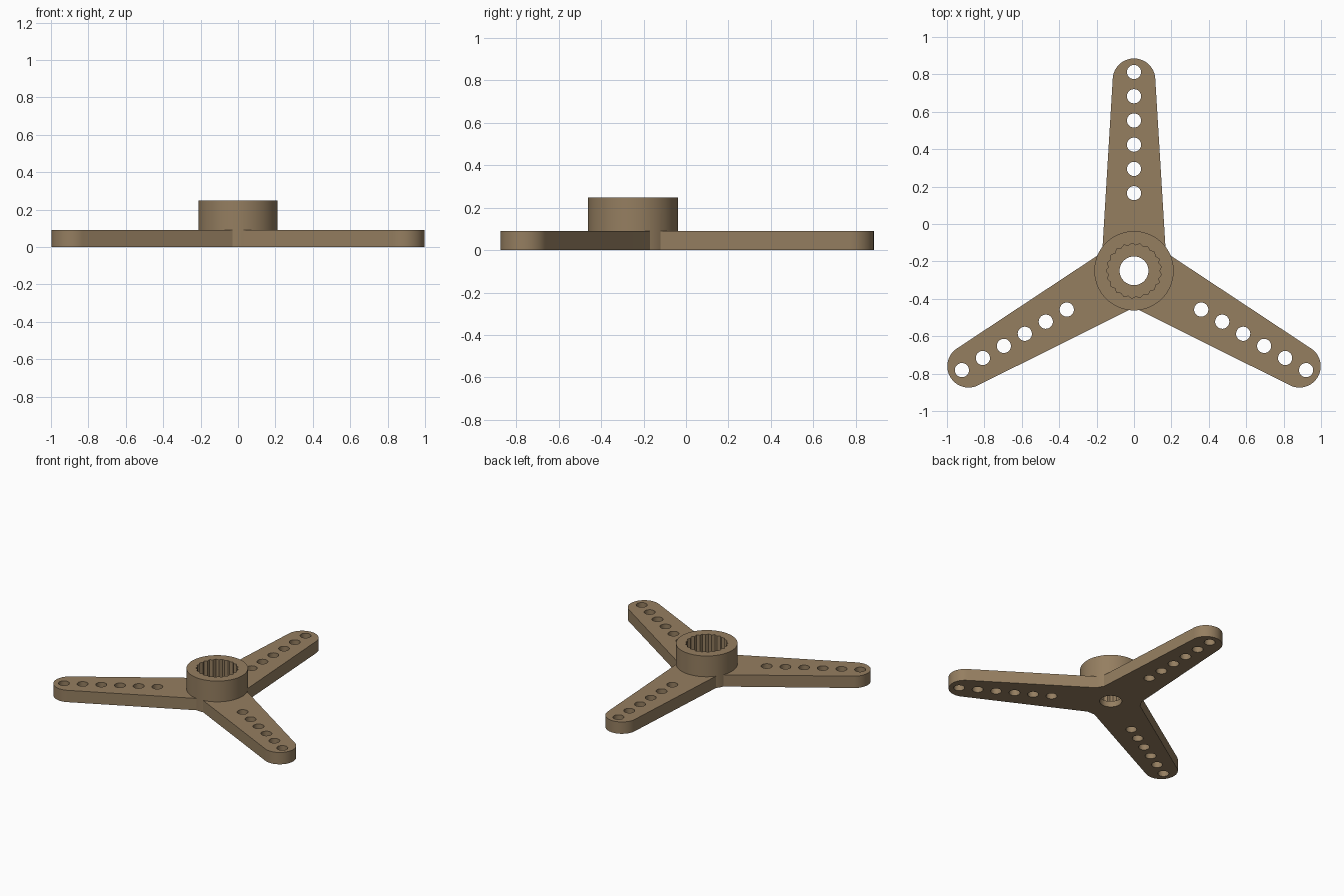
import bpy, bmesh, math
from mathutils import Matrix

if "Cube" in bpy.data.objects:
    bpy.data.objects.remove(bpy.data.objects["Cube"])

HUB_Y = -0.25       # hub axis position
PLATE_Z = 0.09      # arm thickness
HUB_Z = 0.248       # hub height
HUB_R = 0.212

tan = bpy.data.materials.new("tan_plastic")
tan.diffuse_color = (0.30, 0.21, 0.118, 1)
tan.use_nodes = True
tan.node_tree.nodes["Principled BSDF"].inputs["Base Color"].default_value = tan.diffuse_color


def circle(r, n, cx=0, cy=0, a0=0, a1=2 * math.pi, closed=True):
    steps = n if closed else n - 1
    return [(cx + r * math.cos(a0 + (a1 - a0) * i / steps),
             cy + r * math.sin(a0 + (a1 - a0) * i / steps)) for i in range(n)]


def prism(name, outline, z0, z1, angle=0):
    """Extrude a counter-clockwise outline around the hub axis."""
    bm = bmesh.new()
    low = [bm.verts.new((x, y, z0)) for x, y in outline]
    high = [bm.verts.new((x, y, z1)) for x, y in outline]
    bm.faces.new(low[::-1])
    bm.faces.new(high)
    n = len(outline)
    for i in range(n):
        j = (i + 1) % n
        bm.faces.new((low[i], low[j], high[j], high[i]))
    bm.transform(Matrix.Translation((0, HUB_Y, 0)) @ Matrix.Rotation(angle, 4, 'Z'))
    me = bpy.data.meshes.new(name)
    bm.to_mesh(me)
    bm.free()
    me.materials.append(tan)
    ob = bpy.data.objects.new(name, me)
    bpy.context.collection.objects.link(ob)
    return ob


def combine(target, others, operation):
    """Boolean each helper into the target, then remove the helpers."""
    bpy.context.view_layer.objects.active = target
    for other in others:
        mod = target.modifiers.new("bool", 'BOOLEAN')
        mod.operation, mod.solver, mod.object = operation, 'EXACT', other
        bpy.ops.object.modifier_apply(modifier=mod.name)
        bpy.data.objects.remove(other)


# Central hub, with three tapered round-ended arms joined to it
horn = prism("three_arm_horn", circle(HUB_R, 96), 0, HUB_Z)
arm_outline = ([(-0.168, 0.13), (0, 0), (0.168, 0.13)]
               + circle(0.114, 33, 0, 1.021, 0, math.pi, closed=False))
turns = [k * 2 * math.pi / 3 for k in range(3)]
combine(horn, [prism("arm", arm_outline, 0, PLATE_Z, a) for a in turns], 'UNION')

# Row of six holes through each arm
holes = [prism("arm_hole", circle(0.038, 32, 0, 0.415 + 0.1295 * i), -0.1, 0.2, a)
         for a in turns for i in range(6)]

# Toothed socket from above and the screw hole through the floor
TEETH = 21
socket = []
for i in range(TEETH * 4):
    r = (0.136, 0.142, 0.148, 0.142)[i % 4]
    a = 2 * math.pi * i / (TEETH * 4)
    socket.append((r * math.cos(a), r * math.sin(a)))
cutters = holes + [prism("socket", socket, 0.045, 0.4),
                   prism("screw_hole", circle(0.077, 48), -0.1, 0.2)]
combine(horn, cutters, 'DIFFERENCE')

# Smooth the round walls, keep the rims sharp
bpy.ops.object.select_all(action='DESELECT')
horn.select_set(True)
bpy.context.view_layer.objects.active = horn
bpy.ops.object.shade_smooth_by_angle(angle=math.radians(25))
